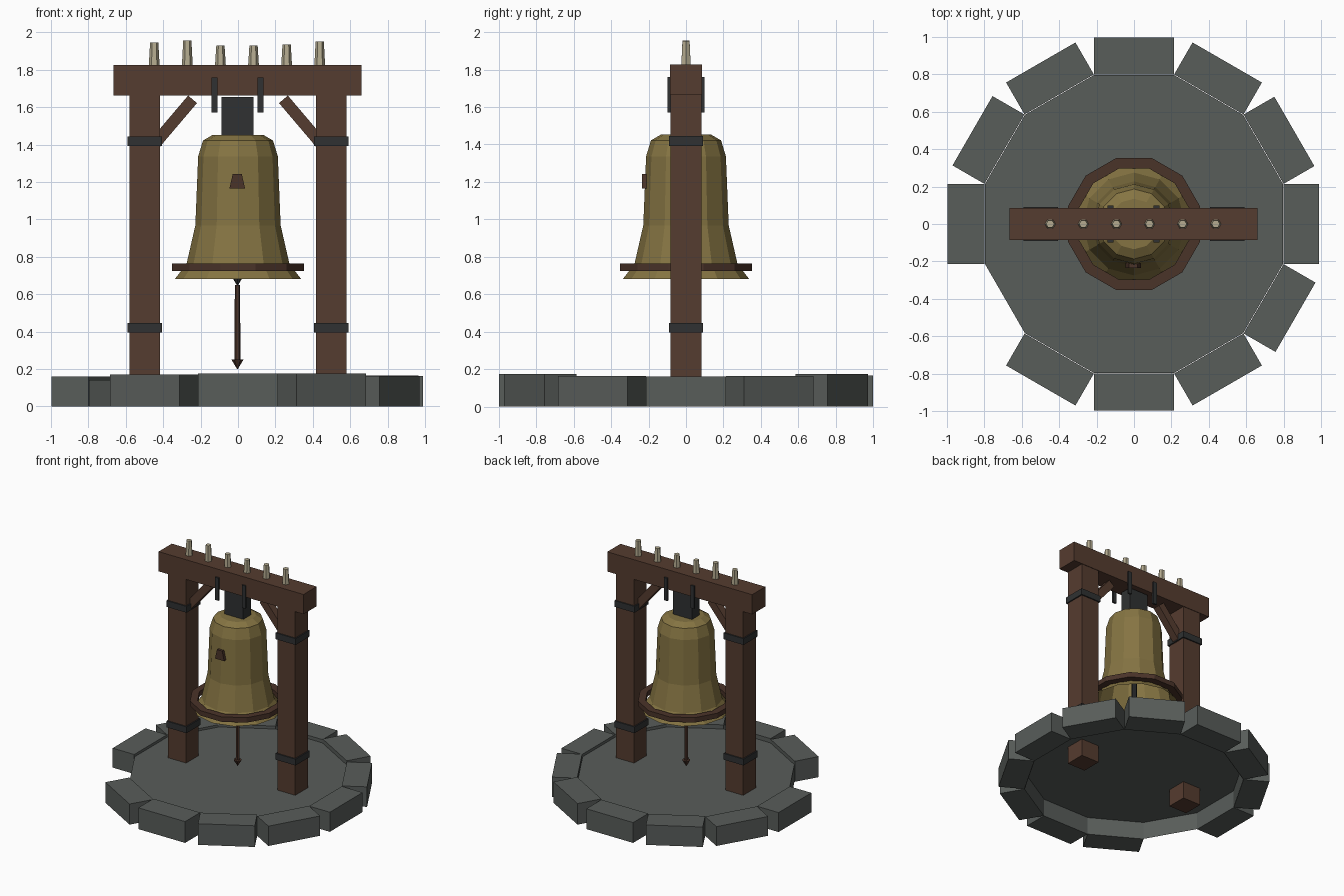
import bpy, bmesh, math
from mathutils import Matrix, Vector

if "Cube" in bpy.data.objects:
    bpy.data.objects.remove(bpy.data.objects["Cube"])


def material(name, rgb):
    m = bpy.data.materials.new(name)
    m.diffuse_color = (*rgb, 1)
    m.use_nodes = True
    m.node_tree.nodes["Principled BSDF"].inputs["Base Color"].default_value = m.diffuse_color
    return m


STONE = material("grey stone", (0.098, 0.109, 0.102))
WOOD = material("brown wood", (0.091, 0.045, 0.029))
DARK = material("dark wood", (0.068, 0.033, 0.022))
IRON = material("dark iron", (0.029, 0.031, 0.032))
BRONZE = material("old bronze", (0.235, 0.175, 0.055))
PALE = material("pale peg", (0.46, 0.41, 0.28))


def finish(bm, name, mat):
    bmesh.ops.recalc_face_normals(bm, faces=bm.faces)
    me = bpy.data.meshes.new(name)
    bm.to_mesh(me)
    bm.free()
    me.materials.append(mat)
    ob = bpy.data.objects.new(name, me)
    bpy.context.collection.objects.link(ob)
    return ob


def box(name, lo, hi, mat, matrix=Matrix()):
    """Box between two corners, then moved by a matrix."""
    lo, hi = Vector(lo), Vector(hi)
    bm = bmesh.new()
    m = matrix @ Matrix.Translation((lo + hi) / 2) @ Matrix.Diagonal((*(hi - lo), 1))
    bmesh.ops.create_cube(bm, size=1, matrix=m)
    return finish(bm, name, mat)


def lathe(name, profile, sides, mat, x=0, phase=0.0, cap_first=True, cap_last=True, loop=False):
    """Faceted turned part from (radius, height) points."""
    bm = bmesh.new()
    rings = []
    for r, z in profile:
        angles = [phase + 2 * math.pi * i / sides for i in range(sides)]
        rings.append([bm.verts.new((x + r * math.cos(a), r * math.sin(a), z)) for a in angles])
    pairs = list(zip(rings, rings[1:])) + ([(rings[-1], rings[0])] if loop else [])
    for a, b in pairs:
        for i in range(sides):
            j = (i + 1) % sides
            bm.faces.new((a[i], a[j], b[j], b[i]))
    if not loop:
        if cap_first:
            bm.faces.new(rings[0])
        if cap_last:
            bm.faces.new(rings[-1])
    return finish(bm, name, mat)


HALF = math.pi / 12
FLAT = 1 / math.cos(HALF)   # flat-to-corner ratio of a twelve-sided shape

# Paved floor, hollow underneath
lathe("floor", [(0.797 * FLAT, 0), (0.797 * FLAT, 0.142)], 12, STONE,
      phase=HALF, cap_first=False)

# Rim stones with one missing
heights = {0: 0.162, 30: 0.165, 60: 0.174, 90: 0.168, 120: 0.165, 150: 0.16,
           180: 0.161, 240: 0.17, 270: 0.176, 300: 0.175, 330: 0.164}
for deg, h in heights.items():
    outer = 0.99 if deg in (0, 30) else 0.997
    box(f"rim_stone_{deg}", (0.8, -0.214, 0), (outer, 0.214, h), STONE,
        Matrix.Rotation(math.radians(deg), 4, 'Z'))

# Posts, iron bands and braces
for side, s in (("left", -1), ("right", 1)):
    cx = s * 0.499
    box(f"{side}_post", (cx - 0.082, -0.082, 0), (cx + 0.082, 0.082, 1.67), WOOD)
    for level, z in (("lower", 0.395), ("upper", 1.392)):
        box(f"{side}_{level}_band", (cx - 0.092, -0.092, z), (cx + 0.092, 0.092, z + 0.052), IRON)
    a, b = Vector((s * 0.47, 0, 1.375)), Vector((s * 0.243, 0, 1.642))
    rot = (b - a).to_track_quat('Z', 'Y').to_matrix().to_4x4()
    box(f"{side}_brace", (-0.031, -0.031, 0), (0.031, 0.031, (b - a).length), WOOD,
        Matrix.Translation(a) @ rot)

# Cross beam with pegs along the top
box("cross_beam", (-0.666, -0.086, 1.663), (0.66, 0.086, 1.826), WOOD)
for i, top in enumerate((1.947, 1.956, 1.93, 1.93, 1.936, 1.95)):
    lathe(f"peg_{i + 1}", [(0.029, 1.82), (0.022, top)], 6, PALE, x=-0.448 + i * 0.177)

# Iron straps and bell yoke
for x in (-0.126, 0.119):
    for y in (-0.09, 0.09):
        box("hanger_strap", (x - 0.016, y - 0.008, 1.572), (x + 0.016, y + 0.008, 1.76), IRON)
box("bell_yoke", (-0.089, -0.05, 1.44), (0.083, 0.05, 1.655), IRON)

# Bell, open at the bottom
lathe("bell", [(0.337, 0.682), (0.275, 0.762), (0.228, 0.968), (0.213, 1.337),
               (0.187, 1.422), (0.135, 1.452)], 12, BRONZE, cap_first=False)

# Wooden hoop around the bell mouth
lathe("bell_hoop", [(0.353 * FLAT, 0.724), (0.353 * FLAT, 0.765),
                    (0.297 * FLAT, 0.765), (0.297 * FLAT, 0.724)], 12, DARK,
      phase=HALF, loop=True)

# Small tapered plaque on the bell front
bm = bmesh.new()
outline = [(-0.046, 1.165), (0.038, 1.165), (0.02, 1.243), (-0.028, 1.243)]
face = bm.faces.new([bm.verts.new((x, -0.235, z)) for x, z in outline])
out = bmesh.ops.extrude_face_region(bm, geom=[face])
bmesh.ops.translate(bm, vec=(0, 0.03, 0),
                    verts=[v for v in out["geom"] if isinstance(v, bmesh.types.BMVert)])
finish(bm, "bell_plaque", DARK)

# Clapper inside the bell and pull rod below it
lathe("clapper", [(0.02, 1.44), (0.02, 0.74), (0.04, 0.71), (0.004, 0.65)], 8, IRON, x=-0.003)
lathe("pull_rod", [(0.002, 0.2), (0.032, 0.25), (0.016, 0.252), (0.014, 0.65)], 6, DARK, x=-0.003)
